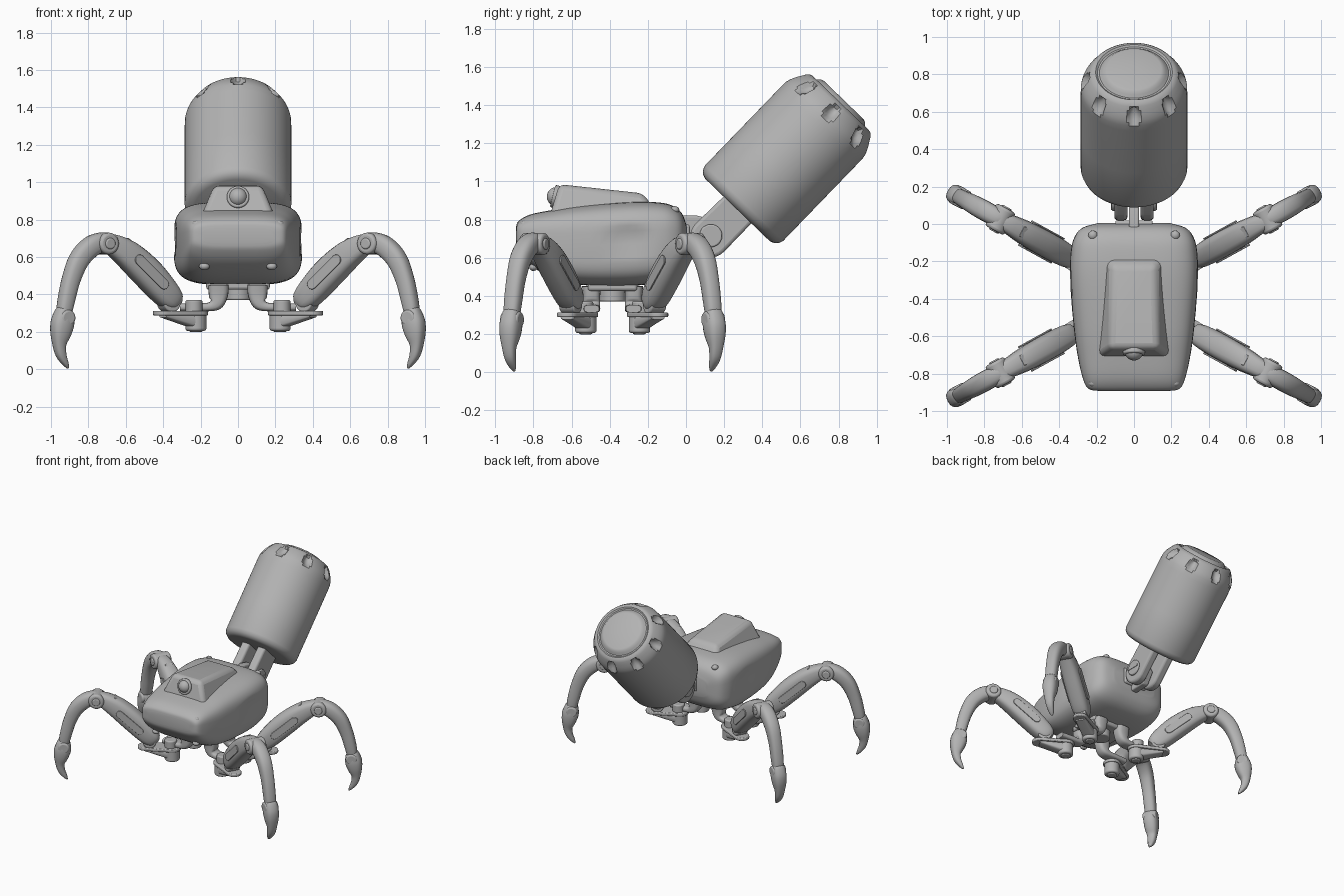
import bpy, bmesh, math
from mathutils import Vector, Matrix

if "Cube" in bpy.data.objects:
    bpy.data.objects.remove(bpy.data.objects["Cube"])

grey = bpy.data.materials.new("plain grey")
grey.diffuse_color = (0.45, 0.45, 0.45, 1)
grey.use_nodes = True
grey.node_tree.nodes["Principled BSDF"].inputs["Base Color"].default_value = grey.diffuse_color
V = Vector
I = Matrix.Identity(4)


def finish(name, bm, M=I, bevel=0, angle=40):
    bmesh.ops.transform(bm, matrix=M, verts=bm.verts)
    bmesh.ops.recalc_face_normals(bm, faces=bm.faces)
    me = bpy.data.meshes.new(name)
    bm.to_mesh(me)
    bm.free()
    me.materials.append(grey)
    ob = bpy.data.objects.new(name, me)
    bpy.context.collection.objects.link(ob)
    if bevel:
        mod = ob.modifiers.new("round", 'BEVEL')
        mod.width, mod.segments, mod.limit_method = bevel, 3, 'ANGLE'
    bpy.ops.object.select_all(action='DESELECT')
    bpy.context.view_layer.objects.active = ob
    ob.select_set(True)
    bpy.ops.object.shade_smooth_by_angle(angle=math.radians(angle))
    return ob


def spline(rows, steps):
    """Smooth interpolation through rows of numbers."""
    out = []
    for i in range(len(rows) - 1):
        p0, p1, p2, p3 = (rows[max(0, min(len(rows) - 1, i + k))] for k in (-1, 0, 1, 2))
        for s in range(steps):
            t = s / steps
            out.append([0.5 * (2*b + (c - a)*t + (2*a - 5*b + 4*c - d)*t*t + (3*b - a - 3*c + d)*t**3)
                        for a, b, c, d in zip(p0, p1, p2, p3)])
    return out + [list(rows[-1])]


def skin(rings, closed_ends=True):
    bm = bmesh.new()
    loops = [[bm.verts.new(p) for p in r] for r in rings]
    n = len(loops[0])
    for a, b in zip(loops, loops[1:]):
        for i in range(n):
            bm.faces.new((a[i], a[(i+1) % n], b[(i+1) % n], b[i]))
    if closed_ends:
        bm.faces.new(loops[0])
        bm.faces.new(loops[-1])
    return bm


def oval(c, a, b, e, n):
    pw = lambda v: math.copysign(abs(v) ** (2 / e), v)
    return [c + a * pw(math.cos(2*math.pi*i/n)) + b * pw(math.sin(2*math.pi*i/n)) for i in range(n)]


def limb(name, rows, M, e=2.6, steps=4, n=20):
    """Rows: distance, height, half thickness, half width."""
    rows = spline(rows, steps)
    rings = []
    for i, (u, z, h, w) in enumerate(rows):
        p, q = rows[max(0, i-1)], rows[min(len(rows)-1, i+1)]
        t = V((q[0]-p[0], 0, q[1]-p[1])).normalized()
        rings.append(oval(V((u, 0, z)), V((-t.z, 0, t.x)) * h, V((0, w, 0)), e, n))
    return finish(name, skin(rings), M)


def disc(name, r, depth, loc, axis, M=I, bevel=0.008):
    bm = bmesh.new()
    bmesh.ops.create_cone(bm, cap_ends=True, segments=28, radius1=r, radius2=r, depth=depth)
    R = V((0, 0, 1)).rotation_difference(V(axis)).to_matrix().to_4x4()
    return finish(name, bm, M @ Matrix.Translation(loc) @ R, bevel)


def ball(name, r, loc, scale=(1, 1, 1)):
    bm = bmesh.new()
    bmesh.ops.create_uvsphere(bm, u_segments=20, v_segments=12, radius=r)
    finish(name, bm, Matrix.Translation(loc) @ Matrix.Diagonal((*scale, 1)))


def capsule(p, rp, q, rq, n=12):
    """Outline of two joined half circles."""
    a = math.atan2(q[1]-p[1], q[0]-p[0])
    arc = lambda c, r, s: [(c[0] + r*math.cos(s + math.pi*i/n), c[1] + r*math.sin(s + math.pi*i/n))
                           for i in range(n + 1)]
    return arc(q, rq, a - math.pi/2) + arc(p, rp, a + math.pi/2)


def slab(name, outline, place, lo, hi, M=I, bevel=0.01):
    return finish(name, skin([[V(place(a, b, h)) for a, b in outline] for h in (lo, hi)]), M, bevel)


# Body shell with a shallow oval dimple on each side
body = spline([(-.892, .19, .675, .755), (-.88, .245, .635, .79), (-.82, .275, .565, .825),
               (-.70, .302, .49, .85), (-.55, .322, .457, .872), (-.3, .343, .452, .892),
               (-.15, .338, .468, .89), (-.07, .318, .495, .872), (-.02, .275, .545, .83),
               (.005, .19, .61, .76)], 5)
rings = []
for y, w, lo, hi in body:
    ring = oval(V((0, y, (lo+hi)/2)), V((w, 0, 0)), V((0, 0, (hi-lo)/2)), 4, 64)
    for p in ring:
        d = math.hypot((y + .3) / .15, (p.z - .69) / .09)
        if d < 1:
            p.x *= 1 - .07 * (1 - d*d)
    rings.append(ring)
finish("body_shell", skin(rings), angle=50)

# Raised cabin with a round eye
cabin = [[V(p) for p in ((-a, f, zf), (a, f, zf), (b, r, zr), (-b, r, zr))]
         for a, b, f, r, zf, zr in ((.205, .16, -.72, -.17, .80, .86), (.13, .115, -.665, -.225, .985, .937))]
finish("cabin", skin(cabin), bevel=.03, angle=60)
ball("eye", .05, (0, -.68, .92))
disc("eye_ring", .06, .03, (0, -.685, .92), (0, -1, .25))

# Body bolts
for s in (-1, 1):
    ball("front_upper_bolt", .025, (s*.22, -.85, .775), (1, .8, .8))
    ball("front_lower_bolt", .028, (s*.18, -.80, .55), (1, .8, .7))
    ball("rear_bolt", .025, (s*.22, -.06, .85), (1, 1, .8))

# Tank: turned profile with eight dents round the shoulder
profile = [(0, .01), (0, .235), (.008, .258), (.025, .276), (.05, .285), (.3, .285), (.62, .285), (.66, .284),
           (.68, .28), (.695, .275), (.71, .268), (.725, .26), (.74, .25), (.76, .237), (.775, .222), (.78, .205),
           (.772, .195), (.772, .185), (.785, .172), (.797, .16), (.802, .145), (.802, .01)]
rings = []
for t, r in profile:
    ring = []
    for i in range(128):
        a = 2 * math.pi * i / 128
        off = (a + math.pi/8) % (math.pi/4) - math.pi/8
        d = math.hypot(off * .27 / .036, (t - .712) / .045)
        k = r - (.035 * (1 - d**4) if d < 1 else 0)
        ring.append(V((k * math.cos(a), k * math.sin(a), t)))
    rings.append(ring)
tilt = Matrix.Translation((0, .27, .85)) @ Matrix.Rotation(-math.radians(44), 4, 'X')
finish("tank", skin(rings), tilt, angle=35)

# Tank mount: fork, tongue and pivot
yz = lambda a, b, h: (h, a, b)
for s in (-1, 1):
    slab("fork_arm", capsule((.125, .705), .105, (.32, .90), .10), yz, s*.07 - .035, s*.07 + .035, bevel=.018)
    disc("pivot_cap", .06, .02, (s*.11, .13, .715), (1, 0, 0))
    slab("pivot_slot", [(.075, .708), (.185, .708), (.185, .722), (.075, .722)], yz, s*.118, s*.124, bevel=0)
slab("mount_tongue", [(-.08, .60), (.13, .61), (.19, .70), (.14, .80), (.06, .82), (-.08, .82)], yz, -.028, .028)
slab("mount_base", [(-.06, .63), (.02, .65), (.02, .77), (-.06, .80)], yz, -.1, .1)

# Pelvis plate under the body
CY = -.385
xy = lambda a, b, h: (a, b, h)
slab("pelvis", [(-.17, CY-.13), (.17, CY-.13), (.17, CY+.13), (-.17, CY+.13)], xy, .425, .49, bevel=.015)
disc("pelvis_hub", .07, .08, (0, CY, .41), (0, 0, 1))

# Legs: each one lies in an upright plane turned away from the centre
ANG = math.atan(.55)
U = lambda x: (x - .2) / math.cos(ANG)
scaled = lambda rows: [(U(r[0]), *r[1:]) for r in rows]
for sx in (-1, 1):
    for sy in (-1, 1):
        M = (Matrix.Translation((0, CY, 0)) @ Matrix.Diagonal((sx, sy, 1, 1))
             @ Matrix.Translation((.2, .127, 0)) @ Matrix.Rotation(ANG, 4, 'Z'))
        H = Matrix.Translation((0, CY, 0)) @ Matrix.Diagonal((sx, sy, 1, 1))
        # Bent hip bracket
        limb("hip_bracket", [(.105, .45, .055, .05), (.105, .40, .052, .045), (.115, .355, .04, .045),
                             (.15, .334, .024, .045), (.22, .332, .022, .045), (.31, .332, .02, .04)],
             H @ Matrix.Translation((0, .11, 0)), e=3)
        # Hip swivel and tapering plate
        disc("hip_swivel", .056, .10, (U(.225), 0, .255), (0, 0, 1), M, .012)
        disc("hip_swivel_foot", .035, .02, (U(.225), 0, .208), (0, 0, 1), M)
        disc("hip_top_knob", .045, .07, (U(.235), 0, .335), (0, 0, 1), M)
        slab("hip_plate", capsule((U(.225), 0), .065, (U(.40), 0), .055), xy, .288, .312, M, .006)
        limb("hip_wedge", scaled([(.22, .255, .04, .05), (.29, .268, .03, .045), (.40, .288, .012, .04)]), M, e=4)
        disc("hip_knuckle", .05, .09, (U(.37), 0, .355), (0, 1, 0), M)
        # Thigh with side panels
        limb("thigh", scaled([(.325, .345, .03, .035), (.345, .365, .058, .055), (.39, .41, .075, .066),
                              (.48, .51, .083, .07), (.58, .605, .076, .066), (.66, .66, .06, .055),
                              (.71, .68, .045, .045)]), M, e=3)
        for s in (-1, 1):
            panel = capsule((U(.43), .455), .028, (U(.56), .585), .028)
            slab("thigh_panel", panel, lambda a, b, h: (a, h, b), s*.068, s*.077, M, .003)
        slab("thigh_top_pad", [(U(.52), -.03), (U(.60), -.03), (U(.60), .03), (U(.52), .03)],
             lambda a, b, h: (a, b, h + .665 + (a - U(.56)) * .70), -.02, .007, M, .004)
        # Knee and shin
        disc("knee_joint", .058, .135, (U(.715), 0, .672), (0, 1, 0), M, .015)
        disc("knee_bolt", .03, .15, (U(.715), 0, .672), (0, 1, 0), M)
        limb("shin", scaled([(.69, .678, .04, .035), (.73, .680, .052, .05), (.79, .652, .056, .054),
                             (.85, .585, .054, .052), (.892, .48, .048, .047), (.918, .37, .044, .045),
                             (.930, .30, .038, .04), (.932, .27, .02, .025)]), M)
        # Ankle and hooked foot
        disc("ankle_joint", .043, .105, (U(.928), 0, .275), (0, 1, 0), M, .012)
        limb("foot", scaled([(.922, .335, .02, .025), (.930, .31, .046, .045), (.938, .25, .062, .054),
                             (.948, .19, .054, .05), (.955, .13, .034, .037), (.945, .075, .026, .029),
                             (.922, .03, .015, .019), (.908, .006, .005, .007)]), M)
